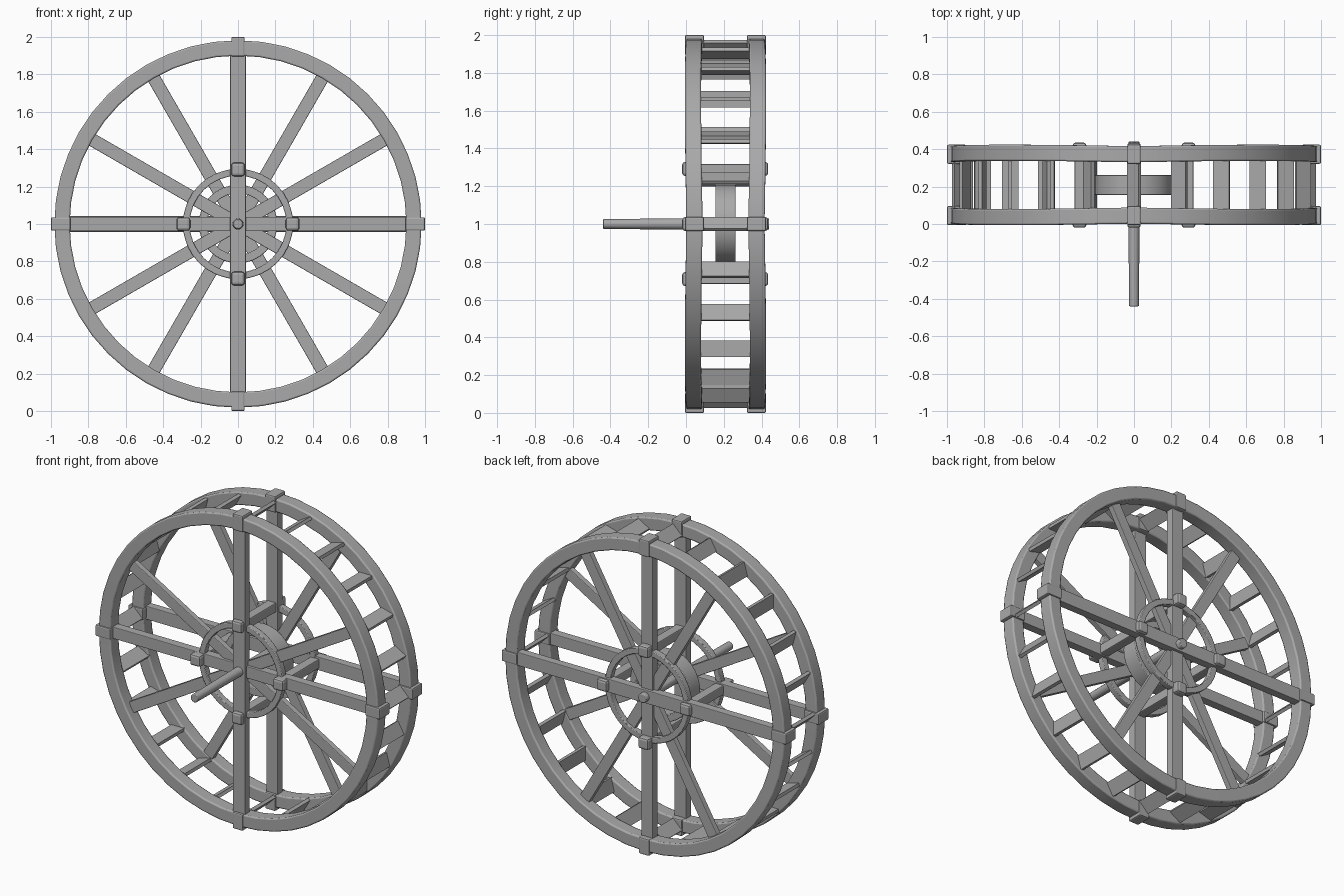
import bpy, bmesh, math
from mathutils import Matrix, Vector

if "Cube" in bpy.data.objects:
    bpy.data.objects.remove(bpy.data.objects["Cube"])

grey = bpy.data.materials.new("plain_grey")
grey.use_nodes = True
colour = (0.4, 0.4, 0.4, 1)
grey.diffuse_color = colour
grey.node_tree.nodes["Principled BSDF"].inputs["Base Color"].default_value = colour

HUB = Matrix.Translation((0, 0, 1))


def finish(name, bm, bevel=0.0):
    bmesh.ops.recalc_face_normals(bm, faces=bm.faces)
    mesh = bpy.data.meshes.new(name)
    bm.to_mesh(mesh)
    bm.free()
    mesh.materials.append(grey)
    obj = bpy.data.objects.new(name, mesh)
    bpy.context.collection.objects.link(obj)
    if bevel:
        mod = obj.modifiers.new("soft_edges", 'BEVEL')
        mod.width = bevel
        mod.segments = 2
    return obj


def smooth(obj):
    bpy.ops.object.select_all(action='DESELECT')
    bpy.context.view_layer.objects.active = obj
    obj.select_set(True)
    bpy.ops.object.shade_smooth_by_angle(angle=math.radians(35))


def turn(degrees):
    # positive angle goes from +x towards +z around the hub
    return HUB @ Matrix.Rotation(-math.radians(degrees), 4, 'Y')


def beam(name, degrees, r0, r1, y0, y1, width, bevel=0.004):
    bm = bmesh.new()
    place = Matrix.Translation(((r0 + r1) / 2, (y0 + y1) / 2, 0))
    size = Matrix.Diagonal((r1 - r0, y1 - y0, width, 1))
    bmesh.ops.create_cube(bm, size=1, matrix=turn(degrees) @ place @ size)
    return finish(name, bm, bevel)


def ring(name, r_in, r_out, y0, y1, sides, bulge=0.0, bevel=0.004):
    bm = bmesh.new()
    loops = []
    for i in range(sides):
        a = math.tau * i / sides
        shift = bulge * abs(math.sin(2 * a))
        loops.append([bm.verts.new((r * math.cos(a), y + shift, 1 + r * math.sin(a)))
                      for r, y in ((r_in, y0), (r_out, y0), (r_out, y1), (r_in, y1))])
    for i, here in enumerate(loops):
        there = loops[(i + 1) % sides]
        for k in range(4):
            n = (k + 1) % 4
            bm.faces.new((here[k], here[n], there[n], there[k]))
    obj = finish(name, bm, bevel)
    smooth(obj)


def rod(name, y0, y1, radius0, radius1):
    bm = bmesh.new()
    place = Matrix.Translation((0, (y0 + y1) / 2, 1)) @ Matrix.Rotation(-math.pi / 2, 4, 'X')
    bmesh.ops.create_cone(bm, cap_ends=True, segments=12, radius1=radius0,
                          radius2=radius1, depth=y1 - y0, matrix=place)
    smooth(finish(name, bm, 0.004))


# Two rims with corner caps and hub rings
for side, y, bulge in (("front", 0.002, -0.008), ("back", 0.33, 0.008)):
    ring(side + "_rim", 0.9, 0.982, y, y + 0.086, 48, bulge, 0.008)
    ring(side + "_hub_ring", 0.258, 0.295, y + 0.025, y + 0.065, 32)
    for degrees in range(0, 360, 90):
        beam(side + "_rim_cap", degrees, 0.895, 1.0, y - 0.008, y + 0.094, 0.072, 0.008)

# Full-width beams, the outermost one differs on each side
beam("front_vertical_beam", 90, -0.95, 0.95, 0.008, 0.06, 0.085)
beam("front_horizontal_beam", 0, -0.95, 0.95, 0.025, 0.08, 0.075)
beam("back_vertical_beam", 90, -0.95, 0.95, 0.338, 0.392, 0.08)
beam("back_horizontal_beam", 0, -0.95, 0.95, 0.358, 0.41, 0.085)

# Diagonal spokes
for degrees in (30, -30):
    beam("front_spoke", degrees, -0.92, 0.92, 0.042, 0.078, 0.07)
for degrees in (60, -60):
    beam("back_spoke", degrees, -0.92, 0.92, 0.34, 0.376, 0.07)

# Slanted paddles between the rims
for i in range(24):
    bm = bmesh.new()
    place = (turn(15 * i) @ Matrix.Translation((0.935, 0.21, 0))
             @ Matrix.Rotation(math.radians(45), 4, 'Y'))
    bmesh.ops.create_cube(bm, size=1, matrix=place @ Matrix.Diagonal((0.088, 0.27, 0.02, 1)))
    finish("paddle", bm)

# Cross bars around the hub, with end knobs
for degrees in range(0, 360, 90):
    beam("hub_cross_bar", degrees, 0.258, 0.318, 0.0, 0.42, 0.06, 0.006)
    for y in (-0.02, 0.375):
        beam("hub_bar_knob", degrees, 0.255, 0.328, y, y + 0.06, 0.072, 0.014)

# Central drum, axle and handle
ring("hub_drum", 0.165, 0.21, 0.155, 0.262, 32)
rod("axle", -0.02, 0.44, 0.03, 0.03)
rod("handle", -0.44, 0.0, 0.026, 0.03)
